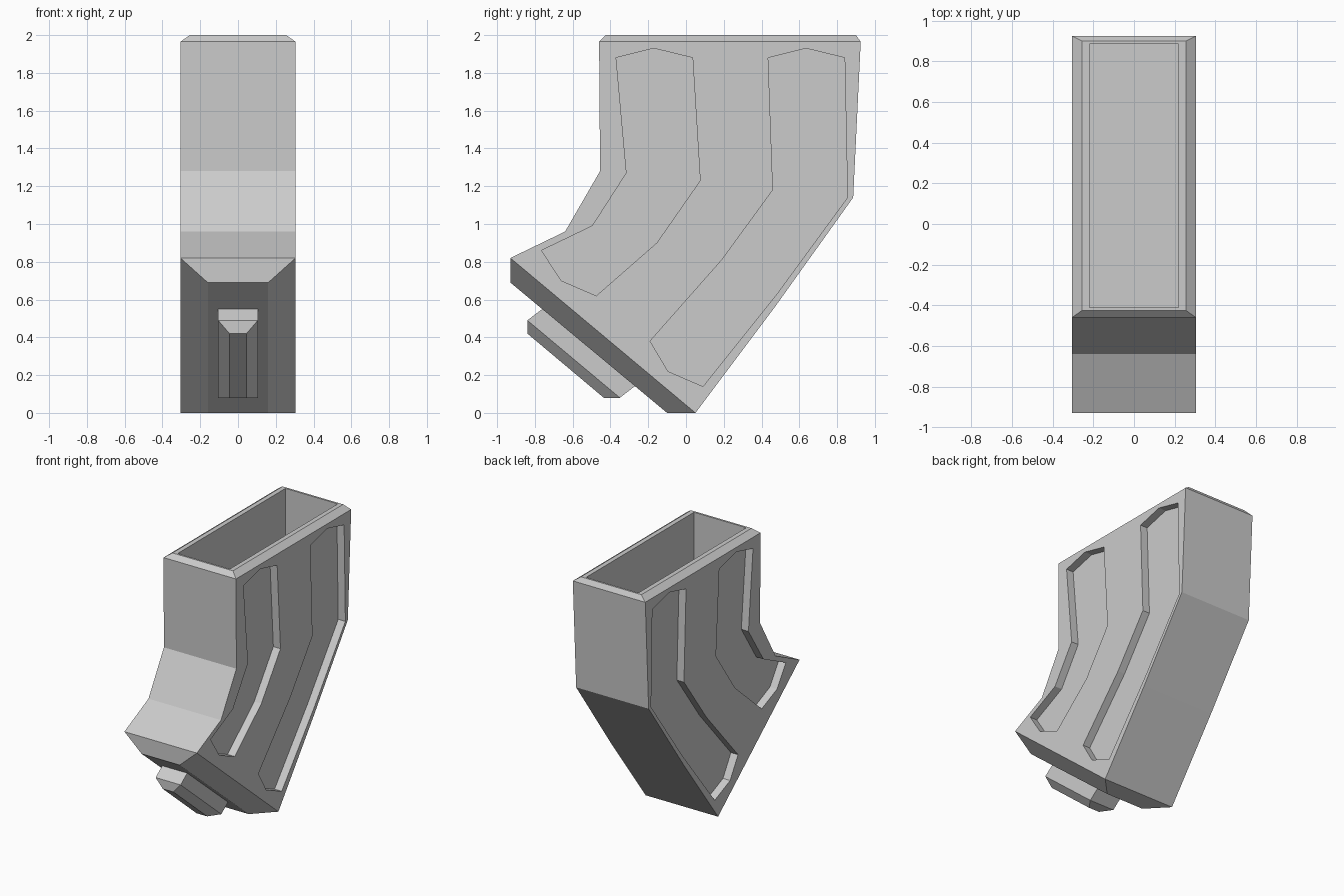
import bpy, bmesh

if "Cube" in bpy.data.objects:
    bpy.data.objects.remove(bpy.data.objects["Cube"])


def prism(bm, profile, x0, x1):
    """Extrude a (y, z) profile along x; returns the side faces, one per profile edge."""
    a = [bm.verts.new((x0, y, z)) for y, z in profile]
    b = [bm.verts.new((x1, y, z)) for y, z in profile]
    bm.faces.new(a)
    bm.faces.new(b[::-1])
    n = len(profile)
    return [bm.faces.new((a[i], b[i], b[(i + 1) % n], a[(i + 1) % n])) for i in range(n)]


def push(bm, face, half_x, low, high):
    """Extrude a four-sided face; its low-y and high-y edges land on the given (y, z)."""
    mid = face.calc_center_median().y
    new = bmesh.ops.extrude_discrete_faces(bm, faces=[face])["faces"][0]
    for v in new.verts:
        y, z = low if v.co.y < mid else high
        v.co = (half_x if v.co.x > 0 else -half_x, y, z)
    return new


def finish(bm, name):
    bmesh.ops.recalc_face_normals(bm, faces=bm.faces[:])
    mesh = bpy.data.meshes.new(name)
    bm.to_mesh(mesh)
    bm.free()
    obj = bpy.data.objects.new(name, mesh)
    bpy.context.collection.objects.link(obj)
    return obj


# Curved housing: first edge is the sloping underside, the fifth edge the top
bm = bmesh.new()
sides = prism(bm, [(-0.93, 0.82), (0.05, 0), (0.475, 0.567), (0.885, 1.14), (0.925, 1.965),
                   (-0.46, 1.965), (-0.455, 1.28), (-0.64, 0.96)], -0.305, 0.305)
push(bm, sides[0], 0.16, (-0.93, 0.69), (-0.10, 0))
# Chamfered rim and hollow opening
rim = push(bm, sides[4], 0.255, (-0.425, 2), (0.90, 2))
lip = push(bm, rim, 0.22, (-0.41, 2), (0.885, 2))
push(bm, lip, 0.22, (-0.41, 1.45), (0.885, 1.45))
housing = finish(bm, "housing")

# Recessed grip panels on both sides
front_panel = [(-0.37, 1.88), (-0.17, 1.93), (0.035, 1.88), (0.075, 1.23), (-0.155, 0.90),
               (-0.475, 0.62), (-0.66, 0.70), (-0.765, 0.86), (-0.495, 0.99), (-0.315, 1.27)]
rear_panel = [(0.435, 1.88), (0.635, 1.93), (0.84, 1.88), (0.855, 1.14), (0.485, 0.635),
              (0.09, 0.14), (-0.095, 0.22), (-0.19, 0.38), (0.19, 0.81), (0.46, 1.18)]
bm = bmesh.new()
for panel in (front_panel, rear_panel):
    for s in (-1, 1):
        prism(bm, panel, s * 0.245, s * 0.4)
cutter = finish(bm, "panel_cutter")
cutter.hide_render = True
cutter.hide_set(True)
mod = housing.modifiers.new("panels", "BOOLEAN")
mod.operation = "DIFFERENCE"
mod.solver = "EXACT"
mod.object = cutter

# Small chamfered catch under the sloping base
bm = bmesh.new()
sides = prism(bm, [(-0.84, 0.49), (-0.35, 0.08), (-0.24, 0.165), (-0.73, 0.573)], -0.105, 0.105)
push(bm, sides[0], 0.045, (-0.84, 0.42), (-0.435, 0.08))
finish(bm, "base_catch")
